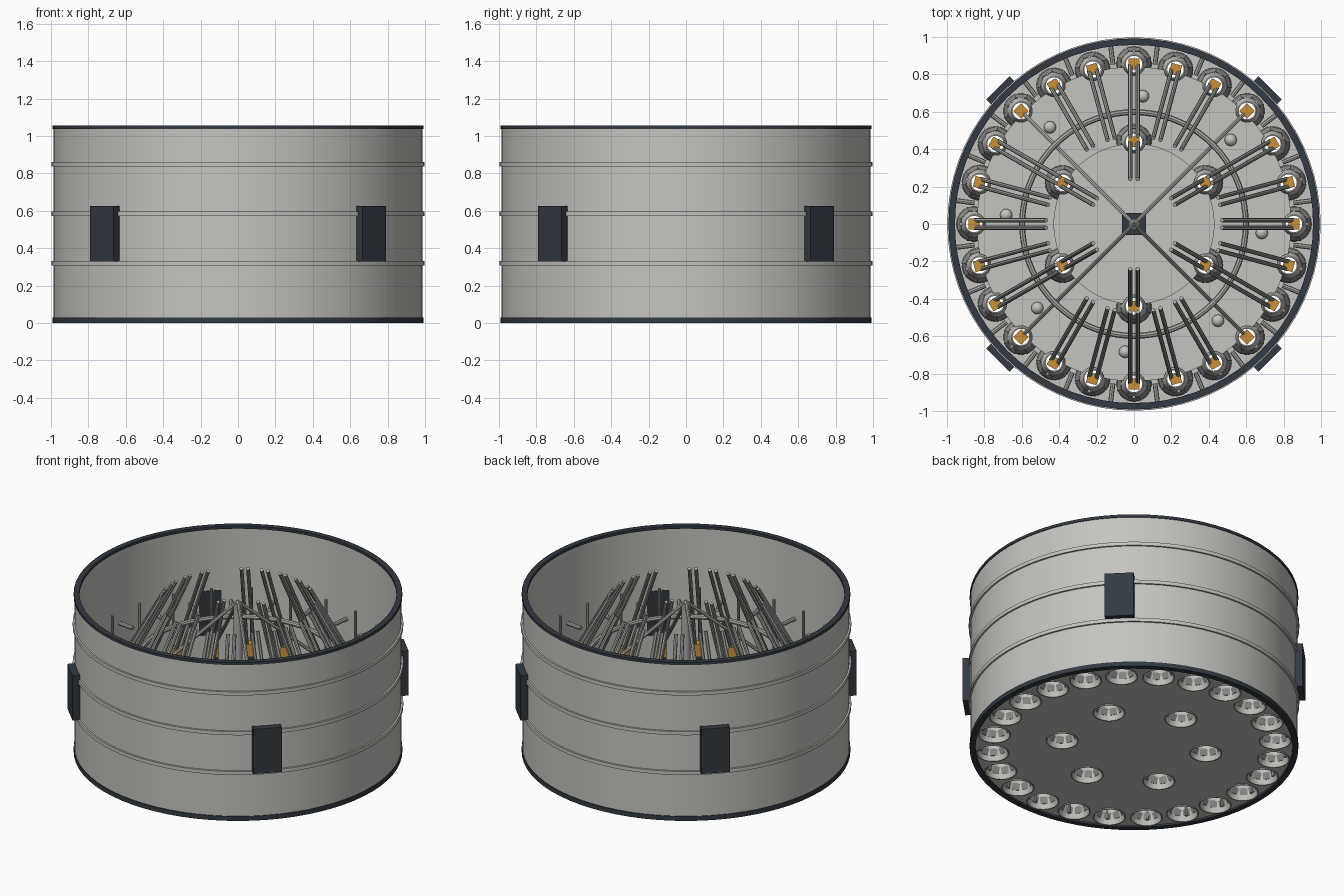
import bpy, bmesh, math
from mathutils import Vector

if "Cube" in bpy.data.objects:
    bpy.data.objects.remove(bpy.data.objects["Cube"])

def material(name, r, g, b):
    m = bpy.data.materials.new(name)
    m.diffuse_color = (r, g, b, 1)
    m.use_nodes = True
    m.node_tree.nodes["Principled BSDF"].inputs["Base Color"].default_value = m.diffuse_color
    return m

SHELL = material("pale steel", .55, .55, .52)
DARK = material("dark slate", .032, .042, .054)
ROD = material("pipe grey", .40, .40, .38)
COLLAR = material("mid grey", .24, .25, .24)
BRASS = material("brass orange", .58, .28, .04)

def finish(bm, name, mat, smooth=False):
    bmesh.ops.recalc_face_normals(bm, faces=bm.faces)
    me = bpy.data.meshes.new(name)
    bm.to_mesh(me)
    bm.free()
    me.materials.append(mat)
    ob = bpy.data.objects.new(name, me)
    bpy.context.collection.objects.link(ob)
    if smooth:
        bpy.ops.object.select_all(action='DESELECT')
        ob.select_set(True)
        bpy.context.view_layer.objects.active = ob
        bpy.ops.object.shade_smooth_by_angle(angle=math.radians(35))
    return ob

def lathe(bm, profile, n, centre=(0, 0), turn=0):
    """Revolve a closed (radius, z) loop about a vertical axis."""
    rings = []
    for i in range(n):
        a = 2 * math.pi * (i + turn) / n
        rings.append([bm.verts.new((centre[0] + r * math.cos(a), centre[1] + r * math.sin(a), z)) for r, z in profile])
    k = len(profile)
    for i in range(n):
        p, q = rings[i], rings[(i + 1) % n]
        for j in range(k):
            bm.faces.new((p[j], q[j], q[(j + 1) % k], p[(j + 1) % k]))

def ring(name, r0, r1, z0, z1, mat, n=72):
    bm = bmesh.new()
    lathe(bm, [(r0, z0), (r1, z0), (r1, z1), (r0, z1)], n)
    return finish(bm, name, mat, True)

def rod(bm, a, b, r, n=8):
    a, b = Vector(a), Vector(b)
    d = b - a
    mtx = d.to_track_quat('Z', 'Y').to_matrix().to_4x4()
    mtx.translation = (a + b) / 2
    bmesh.ops.create_cone(bm, cap_ends=True, segments=n, radius1=r, radius2=r, depth=d.length, matrix=mtx)

def at(r, deg, z, side=0):
    """Point at a radius and angle, shifted sideways along the tangent."""
    a = math.radians(deg)
    return Vector((r * math.cos(a) - side * math.sin(a), r * math.sin(a) + side * math.cos(a), z))

def block(bm, deg, r0, r1, half, z0, z1):
    v = [bm.verts.new(at(r, deg, z, s)) for z in (z0, z1) for r, s in ((r0, -half), (r1, -half), (r1, half), (r0, half))]
    for f in ((0, 1, 2, 3), (4, 5, 6, 7), (0, 1, 5, 4), (1, 2, 6, 5), (2, 3, 7, 6), (3, 0, 4, 7)):
        bm.faces.new([v[i] for i in f])

def plate(name, outlines, z0, z1, mat):
    """Flat sheet filled between outlines; inner outlines become holes."""
    cu = bpy.data.curves.new(name, 'CURVE')
    cu.dimensions = '2D'
    cu.fill_mode = 'BOTH'
    cu.extrude = (z1 - z0) / 2
    for pts in outlines:
        s = cu.splines.new('POLY')
        s.points.add(len(pts) - 1)
        for p, (x, y) in zip(s.points, pts):
            p.co = (x, y, 0, 1)
        s.use_cyclic_u = True
    cu.materials.append(mat)
    ob = bpy.data.objects.new(name, cu)
    ob.location.z = (z0 + z1) / 2
    bpy.context.collection.objects.link(ob)
    bpy.ops.object.select_all(action='DESELECT')
    ob.select_set(True)
    bpy.context.view_layer.objects.active = ob
    bpy.ops.object.convert(target='MESH')

def circle(r, n, c=(0, 0)):
    return [(c[0] + r * math.cos(2 * math.pi * i / n), c[1] + r * math.sin(2 * math.pi * i / n)) for i in range(n)]

def scalloped(r, ring_r, step, offset, notch):
    """Circle with bites taken out around each engine position."""
    pts = []
    for i in range(720):
        deg = i / 2
        d = math.radians((deg - offset + step / 2) % step - step / 2)
        q = notch ** 2 - (ring_r * math.sin(d)) ** 2
        rr = min(r, ring_r * math.cos(d) - math.sqrt(q)) if q > 0 else r
        pts.append(tuple(at(rr, deg, 0))[:2])
    return pts

# outer drum, end rims and hoops
ring("drum_wall", .97, .987, .01, 1.05, SHELL)
ring("top_rim", .957, .992, 1.038, 1.056, DARK)
ring("bottom_rim", .957, .992, 0, .03, DARK)
for i, z in enumerate((.32, .585, .85)):
    ring(f"hoop_{i + 1}", .98, .998, z - .012, z + .012, SHELL)

# four boxes on the wall
bm = bmesh.new()
for deg in (45, 135, 225, 315):
    block(bm, deg, .967, 1.03, .088, .33, .627)
finish(bm, "wall_boxes", DARK)

# engine positions: radius, angle
outer = [(.855, 15 * i) for i in range(24)]
inner = [(.44, 30 + 60 * i) for i in range(6)]
engines = outer + inner

# floor with holes and raised decks
holes = [circle(.094, 24, at(r, d, 0)[:2]) for r, d in engines]
plate("floor", [circle(.97, 72)] + holes, .012, .035, SHELL)
plate("outer_deck", [scalloped(.84, .855, 15, 0, .06), circle(.59, 72)], .12, .135, SHELL)
plate("inner_deck", [scalloped(.43, .44, 60, 30, .06)], .12, .135, SHELL)

# bells, collars and engine blocks
bells, collars, brass, dark = (bmesh.new() for _ in range(4))
for r, d in engines:
    c = at(r, d, 0)[:2]
    lathe(bells, [(.100, .004), (.088, .04), (.070, .09), (.050, .15), (.044, .15), (.062, .09), (.080, .04), (.093, .004)], 24, c)
    lathe(collars, [(.097, .035), (.097, .07), (.075, .10), (.07, .07), (.085, .035)], 8, c, .5 + d / 45)
    block(dark, d, r - .026, r + .026, .026, .10, .25)
    block(brass, d, r - .029, r + .029, .029, .25, .33)
finish(bells, "engine_bells", SHELL, True)
finish(collars, "bell_collars", COLLAR)
finish(brass, "gimbal_blocks", BRASS)
finish(dark, "engine_cores", DARK)

# paired feed pipes leaning inwards, diagonal pipes meeting at the centre
bm = bmesh.new()
for r, d in engines:
    if r > .5 and d % 90 == 45:
        rod(bm, at(r, d, .3), at(.0, d, 1.0), .011)
        continue
    end = .47 if r > .5 else .24
    for s in (-.02, .02):
        rod(bm, at(r, d, .3, s), at(end, d, 1.0 if r > .5 else .9, s), .0115)
finish(bm, "feed_pipes", ROD, True)

# centre column with its dark base
bm = bmesh.new()
rod(bm, (0, 0, .13), (0, 0, .99), .028, 16)
finish(bm, "centre_column", ROD, True)
bm = bmesh.new()
block(bm, 0, -.065, .065, .06, .13, .25)
finish(bm, "column_base", DARK)

# ring manifold
bm = bmesh.new()
lathe(bm, [(.598 + .016 * math.cos(math.pi * i / 4), .62 + .016 * math.sin(math.pi * i / 4)) for i in range(8)], 72)
finish(bm, "ring_manifold", ROD, True)

# wall posts and radial brackets
bm = bmesh.new()
for i in range(24):
    rod(bm, at(.925, 15 * i, .03), at(.925, 15 * i, .66), .009)
    rod(bm, at(.86, 15 * i + 7.5, .55), at(.972, 15 * i + 7.5, .55), .013)
finish(bm, "wall_posts_and_brackets", ROD, True)

# small spherical tanks on the deck
bm = bmesh.new()
for i in range(8):
    p = at(.685, 41 + 45 * i, .15)
    s = bmesh.ops.create_uvsphere(bm, u_segments=16, v_segments=10, radius=.033)
    bmesh.ops.translate(bm, verts=s["verts"], vec=p)
finish(bm, "spherical_tanks", SHELL, True)
